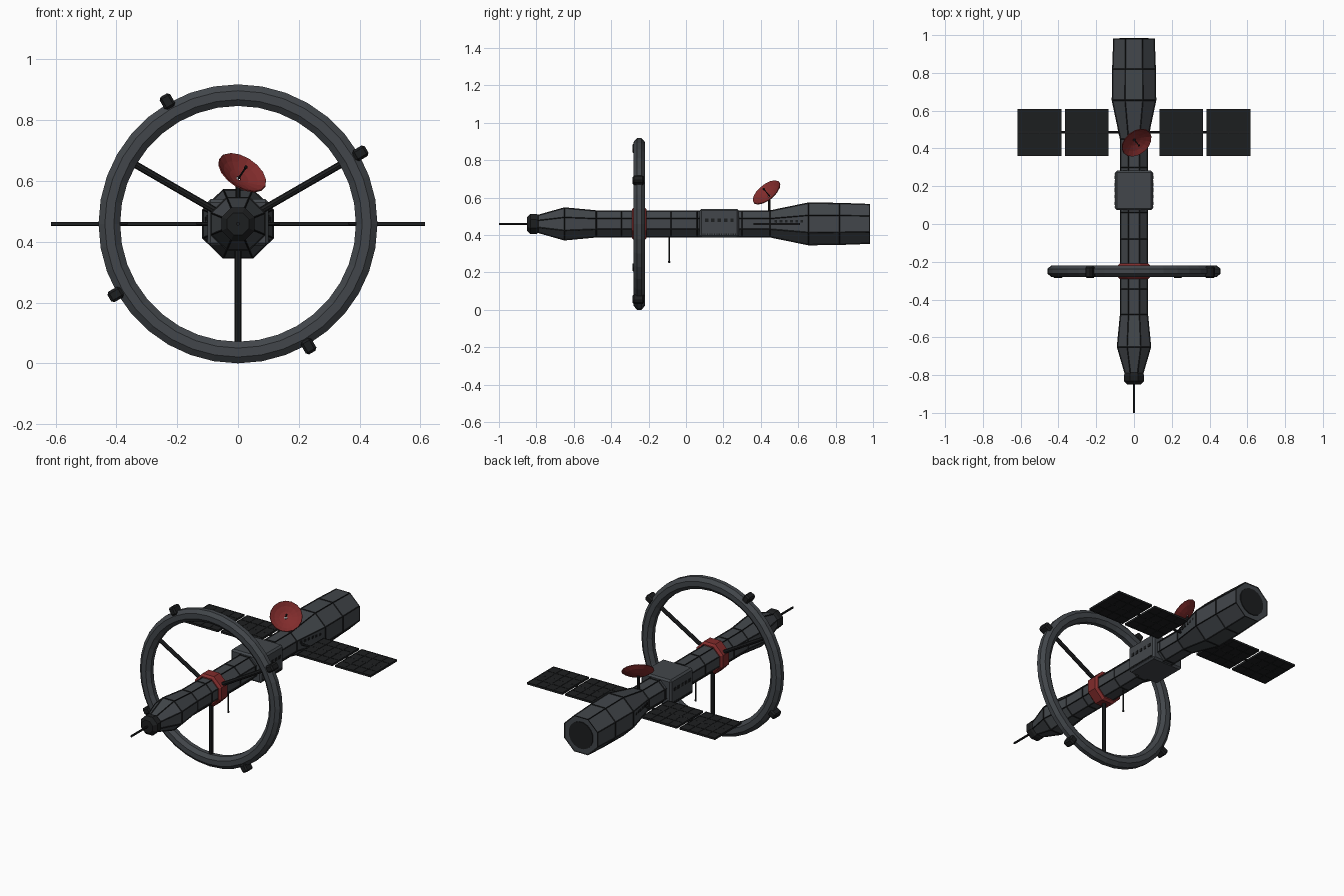
import bpy, bmesh, math
from mathutils import Vector, Matrix

if "Cube" in bpy.data.objects:
    bpy.data.objects.remove(bpy.data.objects["Cube"])

CZ = 0.459  # height of the main axis


def material(name, rgb):
    m = bpy.data.materials.new(name)
    m.diffuse_color = (*rgb, 1)
    m.use_nodes = True
    m.node_tree.nodes["Principled BSDF"].inputs["Base Color"].default_value = m.diffuse_color
    return m


HULL = material("hull_grey", (0.055, 0.062, 0.07))
DARK = material("dark_trim", (0.012, 0.013, 0.014))
RED = material("red_paint", (0.22, 0.025, 0.025))


def finish(name, bm, mat):
    bmesh.ops.recalc_face_normals(bm, faces=bm.faces)
    me = bpy.data.meshes.new(name)
    bm.to_mesh(me)
    bm.free()
    ob = bpy.data.objects.new(name, me)
    bpy.context.collection.objects.link(ob)
    me.materials.append(mat)
    return ob


def bridge(bm, rings, closed=False):
    n = len(rings[0])
    last = len(rings) if closed else len(rings) - 1
    for i in range(last):
        a, b = rings[i], rings[(i + 1) % len(rings)]
        for k in range(n):
            bm.faces.new((a[k], a[(k + 1) % n], b[(k + 1) % n], b[k]))


def lathe_y(name, profile, mat, n=8, sx=1.0):
    """Faceted body along y with flat top; profile = (y, half height)."""
    bm = bmesh.new()
    rings = []
    for y, r in profile:
        rr = r / math.cos(math.pi / n)
        rings.append([bm.verts.new((sx * rr * math.cos((k + .5) * math.tau / n), y,
                                    CZ + rr * math.sin((k + .5) * math.tau / n)))
                      for k in range(n)])
    bridge(bm, rings)
    bm.faces.new(rings[0])
    bm.faces.new(rings[-1])
    return finish(name, bm, mat)


def rod(name, p, q, r, mat, n=8):
    p, q = Vector(p), Vector(q)
    bm = bmesh.new()
    bmesh.ops.create_cone(bm, cap_ends=True, segments=n, radius1=r, radius2=r,
                          depth=(q - p).length)
    rot = (q - p).to_track_quat('Z', 'Y').to_matrix().to_4x4()
    bm.transform(Matrix.Translation((p + q) / 2) @ rot)
    return finish(name, bm, mat)


def boxes(name, items, mat, bevel=0.0, matrix=None):
    """One object from several (centre, size) boxes."""
    bm = bmesh.new()
    for c, s in items:
        bmesh.ops.create_cube(bm, size=1, matrix=Matrix.Translation(c) @ Matrix.Diagonal((*s, 1)))
    if bevel:
        bmesh.ops.bevel(bm, geom=bm.edges[:], offset=bevel, segments=1, affect='EDGES')
    if matrix:
        bm.transform(matrix)
    return finish(name, bm, mat)


def ball(name, c, r, mat):
    bm = bmesh.new()
    bmesh.ops.create_icosphere(bm, subdivisions=1, radius=r, matrix=Matrix.Translation(c))
    return finish(name, bm, mat)


# Octagonal hull and the dark seams along its panel edges
hull_profile = [(-0.80, .043), (-0.65, .085), (-0.48, .069), (-0.345, .069), (-0.215, .069),
                (-0.08, .069), (0.06, .069), (0.30, .069), (0.45, .069), (0.655, .111),
                (0.82, .109), (0.98, .104)]
lathe_y("hull", hull_profile, HULL, sx=1.03)
seams = lathe_y("hull_seams", hull_profile, DARK, sx=1.03)
wire = seams.modifiers.new("seams", 'WIREFRAME')
wire.thickness = 0.008
wire.offset = 0
wire.use_even_offset = False

# Nose cap, probe and rear plate
lathe_y("nose_cap", [(-0.85, .036), (-0.832, .054), (-0.80, .054), (-0.78, .042)], DARK)
rod("nose_probe", (0, -1.0, CZ), (0, -0.84, CZ), 0.006, DARK)
lathe_y("rear_plate", [(0.97, .078), (0.985, .078)], DARK, n=16)

# Red rotating collar
lathe_y("ring_collar", [(-0.29, .076), (-0.278, .088), (-0.222, .088), (-0.21, .076)], RED)

# Habitat ring with eight-sided section
bm = bmesh.new()
rings = []
for i in range(36):
    a = i * math.tau / 36
    ring = []
    for k in range(8):
        t = (k + .5) * math.tau / 8
        rad = 0.4235 + 0.0355 * math.cos(t) / math.cos(math.pi / 8)
        ring.append(bm.verts.new((rad * math.cos(a), -0.25 + 0.03 * math.sin(t) / math.cos(math.pi / 8),
                                  CZ + rad * math.sin(a))))
    rings.append(ring)
bridge(bm, rings, closed=True)
finish("habitat_ring", bm, HULL)

# Spokes and ring pods
for i, deg in enumerate((30, 150, 270)):
    d = Vector((math.cos(math.radians(deg)), 0, math.sin(math.radians(deg))))
    o = Vector((0, -0.25, CZ))
    rod(f"spoke_{i}", o + d * 0.06, o + d * 0.40, 0.0115, DARK)
for i, deg in enumerate((30, 120, 210, 300)):
    m = Matrix.Translation((0, -0.255, CZ)) @ Matrix.Rotation(-math.radians(deg), 4, 'Y')
    boxes(f"ring_pod_{i}", [((0.465, 0, 0), (0.048, 0.062, 0.04))], DARK, 0.008, m)

# Central module with windows and vent teeth on both sides
boxes("central_module", [((0, 0.178, CZ + .004), (0.2, 0.21, 0.154))], HULL, 0.01)
side_items = []
for s in (-1, 1):
    side_items += [((s * 0.1, 0.11 + 0.034 * i, CZ + .02), (0.006, 0.018, 0.018)) for i in range(5)]
    side_items += [((s * 0.1, 0.09 + 0.0125 * i, CZ - .055), (0.006, 0.006, 0.01)) for i in range(15)]
    side_items += [((s * (0.077 + 0.0052 * i), 0.48 + 0.028 * i, CZ + .015), (0.01, 0.014, 0.014))
                   for i in range(6)]
boxes("windows_and_vents", side_items, DARK)

# Solar wings: boom, two framed panels per side with raised cell lines
rod("solar_boom", (-0.615, 0.485, CZ), (0.615, 0.485, CZ), 0.0065, DARK)
for s, side in ((-1, "left"), (1, "right")):
    for j, x in enumerate((0.25, 0.50)):
        items = [((s * x, 0.485, CZ), (0.23, 0.248, 0.009))]
        items += [((s * x + 0.2275 * (k / 4 - .5), 0.485, CZ), (0.004, 0.248, 0.012)) for k in range(5)]
        items += [((s * x, 0.485 + 0.244 * (k / 4 - .5), CZ), (0.23, 0.004, 0.012)) for k in range(5)]
        boxes(f"solar_panel_{side}_{j}", items, DARK)

# Tilted dish antenna on its mast
n = Vector((0.46, -0.56, 0.69)).normalized()
rim = Vector((0.0145, 0.43, 0.628))
apex = rim - n * 0.03
bm = bmesh.new()
rings = [[bm.verts.new((r * math.cos(k * math.tau / 16), r * math.sin(k * math.tau / 16),
                        0.03 * (r / 0.088) ** 2)) for k in range(16)]
         for r in (0.008, 0.035, 0.064, 0.088)]
bridge(bm, rings)
bm.transform(Matrix.Translation(apex) @ n.to_track_quat('Z', 'Y').to_matrix().to_4x4())
dish = finish("dish", bm, RED)
shell = dish.modifiers.new("shell", 'SOLIDIFY')
shell.thickness = 0.004
shell.offset = 0
rod("dish_mast", (0, 0.445, 0.50), (0, 0.445, 0.603), 0.0075, DARK)
rod("dish_feed", apex, apex + n * 0.055, 0.003, DARK, 6)
ball("dish_feed_tip", apex + n * 0.055, 0.007, DARK)

# Whip antenna under the hull
rod("belly_antenna", (0, -0.09, 0.40), (0, -0.09, 0.255), 0.004, DARK, 6)
ball("belly_antenna_tip", (0, -0.09, 0.256), 0.007, DARK)
